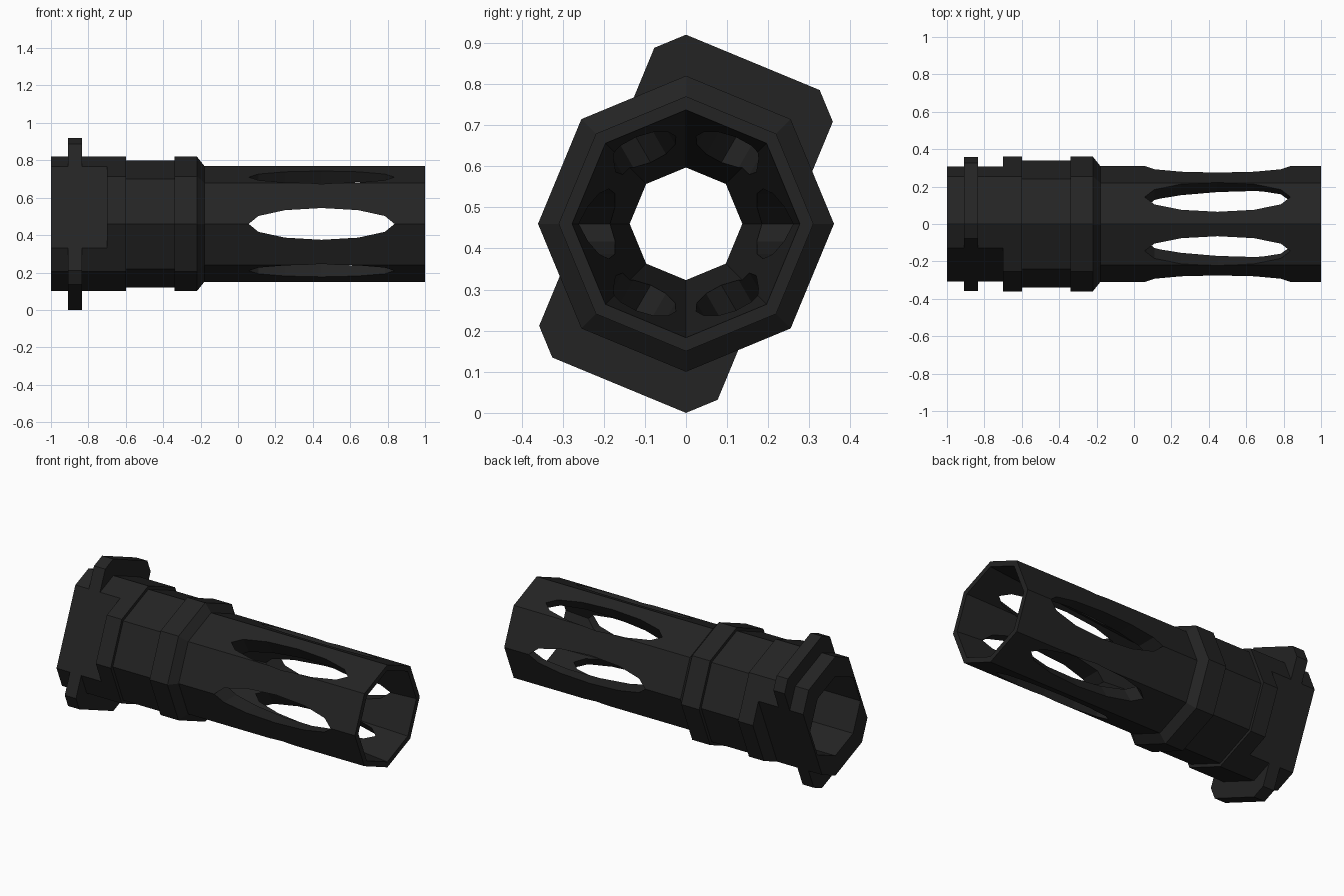
import bpy, bmesh, math
from mathutils import Vector

if "Cube" in bpy.data.objects:
    bpy.data.objects.remove(bpy.data.objects["Cube"])

CZ = 0.46            # height of the tube axis
SLAB = 0.235         # half width of the flats on the rear section

steel = bpy.data.materials.new("blackened steel")
steel.diffuse_color = (0.017, 0.017, 0.017, 1)
steel.use_nodes = True
steel.node_tree.nodes["Principled BSDF"].inputs["Base Color"].default_value = steel.diffuse_color


def finish(bm, name):
    bmesh.ops.recalc_face_normals(bm, faces=bm.faces)
    mesh = bpy.data.meshes.new(name)
    bm.to_mesh(mesh)
    bm.free()
    mesh.materials.append(steel)
    obj = bpy.data.objects.new(name, mesh)
    bpy.context.collection.objects.link(obj)
    return obj


def octagon_lathe(profile):
    """Sweep a closed (x, radius) profile around the axis in eight steps."""
    bm = bmesh.new()
    rings = []
    for i in range(8):
        a = i * math.pi / 4
        rings.append([bm.verts.new((x, r * math.cos(a), CZ + r * math.sin(a)))
                      for x, r in profile])
    n = len(profile)
    for i in range(8):
        p, q = rings[i], rings[(i + 1) % 8]
        for j in range(n):
            k = (j + 1) % n
            bm.faces.new((p[j], p[k], q[k], q[j]))
    return bm


def cut_flats(bm):
    """Trim two opposite sides with planes parallel to the lug direction."""
    a = math.radians(-22.5)
    d = Vector((0, math.cos(a), math.sin(a)))
    for s in (1, -1):
        bmesh.ops.bisect_plane(bm, geom=bm.verts[:] + bm.edges[:] + bm.faces[:],
                               plane_co=Vector((0, 0, CZ)) + d * s * SLAB,
                               plane_no=d * s, clear_outer=True)
        bmesh.ops.holes_fill(bm, edges=[e for e in bm.edges if e.is_boundary], sides=0)
    return bm


# Rear section with two flats, and the locking lugs around it
finish(cut_flats(octagon_lathe([(-1, 0.36), (-0.7, 0.36), (-0.7, 0.24), (-1, 0.24)])),
       "rear_collar")
finish(cut_flats(octagon_lathe([(-0.91, 0.46), (-0.835, 0.46), (-0.835, 0.25), (-0.91, 0.25)])),
       "locking_lugs")

# Stepped body and barrel, with a funnel-shaped bore
barrel = finish(octagon_lathe([
    (-0.7, 0.36), (-0.6, 0.36), (-0.6, 0.34), (-0.34, 0.34), (-0.34, 0.36),
    (-0.22, 0.36), (-0.18, 0.31), (1, 0.31),
    (1, 0.277), (-0.43, 0.137), (-0.47, 0.137), (-0.47, 0.24), (-0.7, 0.24)]),
    "slotted_barrel")

# Six oval slots, cut by three bars that pass right through
cutters = []
for i in range(3):
    a = math.radians(60 * i)
    out = Vector((0, math.cos(a), math.sin(a)))
    side = Vector((0, -math.sin(a), math.cos(a)))
    bm = bmesh.new()
    ends = []
    for s in (-0.6, 0.6):
        ends.append([bm.verts.new(Vector((0.447 + 0.39 * math.cos(t), 0, CZ))
                                  + side * 0.085 * math.sin(t) + out * s)
                     for t in (k * math.pi / 6 for k in range(12))])
    for k in range(12):
        m = (k + 1) % 12
        bm.faces.new((ends[0][k], ends[0][m], ends[1][m], ends[1][k]))
    bm.faces.new(ends[0])
    bm.faces.new(ends[1])
    cutter = finish(bm, "slot_cutter")
    cutter.hide_render = True
    cutters.append(cutter)
    mod = barrel.modifiers.new("slot", 'BOOLEAN')
    mod.operation = 'DIFFERENCE'
    mod.solver = 'EXACT'
    mod.object = cutter

# Apply the cuts and remove the helpers
dg = bpy.context.evaluated_depsgraph_get()
result = bpy.data.meshes.new_from_object(barrel.evaluated_get(dg))
barrel.modifiers.clear()
barrel.data = result
for c in cutters:
    bpy.data.objects.remove(c)
